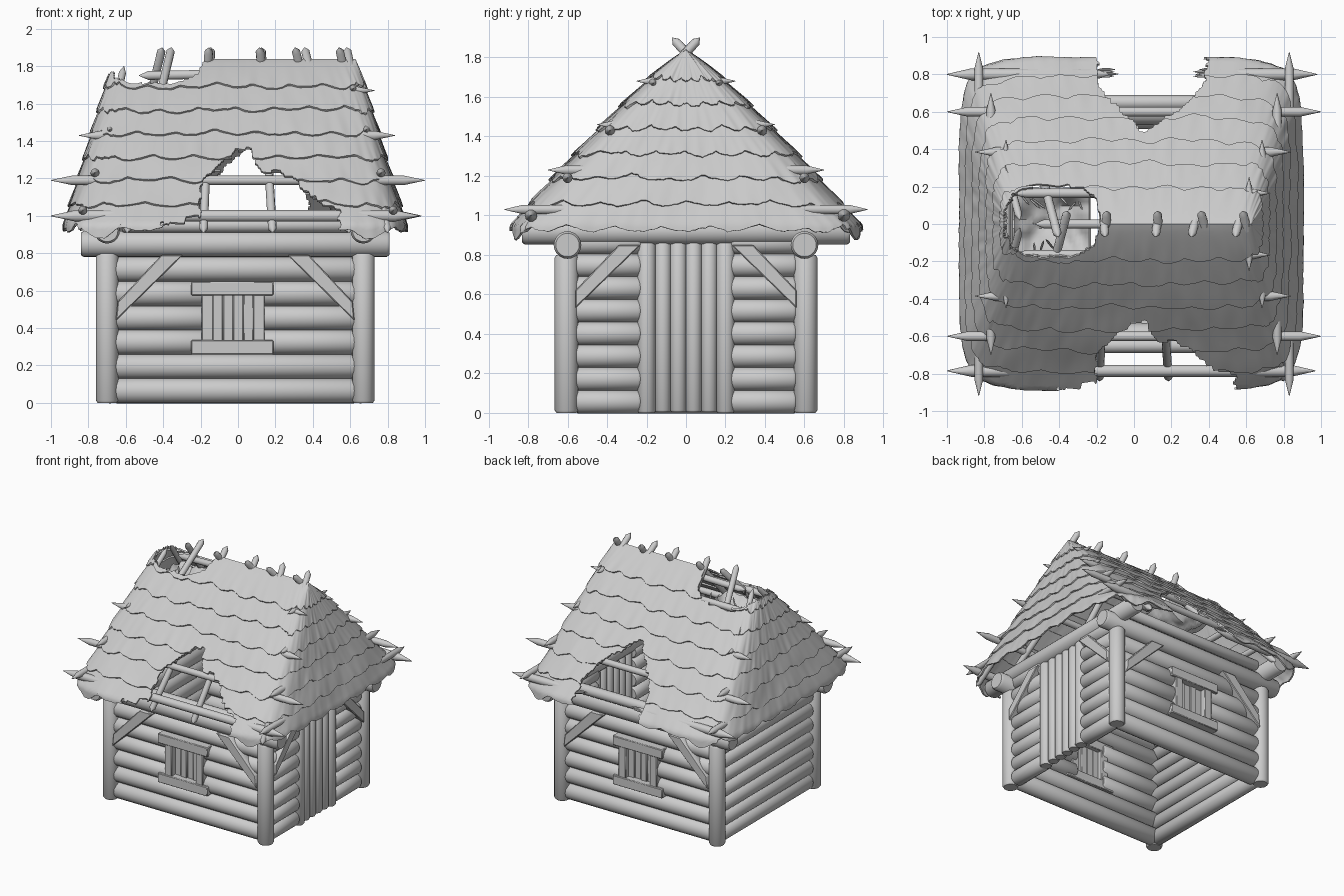
import bpy, bmesh, math, random
from mathutils import Vector, noise

random.seed(4)
if "Cube" in bpy.data.objects:
    bpy.data.objects.remove(bpy.data.objects["Cube"])

grey = bpy.data.materials.new("weathered grey")
grey.use_nodes = True
COLOUR = (0.6, 0.6, 0.6, 1)
grey.diffuse_color = COLOUR
grey.node_tree.nodes["Principled BSDF"].inputs["Base Color"].default_value = COLOUR
parts = []
CX = -0.015  # middle of the walls


def finish(name, bm, closed=True):
    if closed:
        bmesh.ops.recalc_face_normals(bm, faces=bm.faces)
    me = bpy.data.meshes.new(name)
    bm.to_mesh(me)
    bm.free()
    ob = bpy.data.objects.new(name, me)
    me.materials.append(grey)
    bpy.context.collection.objects.link(ob)
    parts.append(ob)
    return ob


def thicken(ob, thickness):
    mod = ob.modifiers.new("thickness", "SOLIDIFY")
    mod.thickness = thickness
    bpy.context.view_layer.objects.active = ob
    bpy.ops.object.modifier_apply(modifier=mod.name)


def rod(name, a, b, r, tip=None, n=14):
    """Round log from a to b; tip gives the length of its pointed ends."""
    a, b = Vector(a), Vector(b)
    length = (b - a).length
    d, e = (tip, 0.06) if tip else (r * 0.22, 0.85)
    rot = (b - a).to_track_quat("Z", "Y")
    bm = bmesh.new()
    rings = []
    for t, f in ((0, e), (d, 1), (length - d, 1), (length, e)):
        rings.append([bm.verts.new(a + rot @ Vector((r * f * math.cos(2 * math.pi * i / n),
                                                     r * f * math.sin(2 * math.pi * i / n), t)))
                      for i in range(n)])
    for lo, hi in zip(rings, rings[1:]):
        for i in range(n):
            bm.faces.new((lo[i], lo[(i + 1) % n], hi[(i + 1) % n], hi[i]))
    bm.faces.new(rings[0][::-1])
    bm.faces.new(rings[-1])
    return finish(name, bm)


def prism(name, near, far):
    """Plank between two matching outlines."""
    bm = bmesh.new()
    p, q = [bm.verts.new(c) for c in near], [bm.verts.new(c) for c in far]
    bm.faces.new(p)
    bm.faces.new(q[::-1])
    for i in range(len(p)):
        j = (i + 1) % len(p)
        bm.faces.new((p[i], q[i], q[j], p[j]))
    bmesh.ops.recalc_face_normals(bm, faces=bm.faces)
    bmesh.ops.bevel(bm, geom=bm.edges[:], offset=0.005, segments=1, affect="EDGES")
    return finish(name, bm)


def board(name, x0, x1, z0, z1, y0, y1):
    outline = ((x0, z0), (x1, z0), (x1, z1), (x0, z1))
    return prism(name, [(x, y0, z) for x, z in outline], [(x, y1, z) for x, z in outline])


# corner posts and the plates lying on them
for x in (-0.70, 0.67):
    for s in (-1, 1):
        rod("corner_post", (x, s * 0.605, 0), (x, s * 0.605, 0.8), 0.06, n=20)
    rod("side_plate", (x, -0.83, 0.92), (x, 0.83, 0.92), 0.068, n=20)
for s in (-1, 1):
    rod("long_plate", (-0.84, s * 0.6, 0.85), (0.81, s * 0.6, 0.85), 0.07, n=20)
    rod("upper_log", (-0.62, s * 0.65, 0.95), (0.6, s * 0.65, 0.95), 0.04)

# log walls, front and back, with an opening for the window
for s in (-1, 1):
    for i in range(6):
        z = 0.065 + 0.13 * i
        spans = ((-0.665, -0.15), (0.1, 0.635)) if 2 <= i <= 4 else ((-0.665, 0.635),)
        for x0, x1 in spans:
            rod("wall_log", (x0, s * 0.575, z), (x1, s * 0.575, z), 0.067, n=16)
# end walls: one plain, one split by the door
for i in range(8):
    z = 0.057 + 0.115 * i
    rod("end_wall_log", (-0.685, -0.56, z), (-0.685, 0.56, z), 0.06, n=16)
    for s in (-1, 1):
        rod("door_wall_log", (0.655, s * 0.23, z), (0.655, s * 0.555, z), 0.06, n=16)

# door
for s in (-1, 1):
    rod("door_post", (0.672, s * 0.2, 0), (0.672, s * 0.2, 0.86), 0.046, n=16)
    for y in (0.039, 0.117):
        rod("door_board", (0.668, s * y, 0.005), (0.668, s * y, 0.86), 0.042, n=12)

# windows with boarded openings
for s in (-1, 1):
    board("window_lintel", -0.25, 0.19, 0.575, 0.65, s * 0.53, s * 0.66)
    board("window_sill", -0.25, 0.19, 0.26, 0.335, s * 0.53, s * 0.66)
    for x in (-0.195, 0.08):
        board("window_jamb", x, x + 0.063, 0.325, 0.585, s * 0.53, s * 0.652)
    for i in range(4):
        x = -0.135 + 0.0545 * i
        board("window_board", x, x + 0.055, 0.3, 0.6, s * 0.565, s * (0.605 + 0.008 * (i % 2)))

# slanted braces beside the posts
for s in (-1, 1):
    for m in (-1, 1):
        line = [(CX + m * u, z) for u, z in ((0.638, 0.44), (0.628, 0.54), (0.395, 0.79), (0.28, 0.79))]
        prism("wall_brace", [(x, s * 0.58, z) for x, z in line], [(x, s * 0.66, z) for x, z in line])
    line = [(s * u, z) for u, z in ((0.56, 0.53), (0.56, 0.62), (0.34, 0.85), (0.23, 0.85))]
    prism("door_brace", [(0.66, y, z) for y, z in line], [(0.727, y, z) for y, z in line])

# rafters crossing over the ridge, fanning out to the eaves; the middle rear ones are snapped
for top, foot, shift in ((-0.38, -0.62, 0.025), (-0.15, -0.19, 0.005), (0.12, 0.18, 0.005),
                         (0.33, 0.57, 0.025), (0.56, 0.78, 0.02)):
    for s in (-1, 1):
        y, z = (0.5, 1.29) if s > 0 and abs(foot) < 0.3 else (0.84, 0.91)
        x = -shift * s
        rod("rafter", (foot + x, s * y, z), (top + x, -s * 0.07, 1.9), 0.023, 0.03, 10)
for s in (-1, 1):
    rod("hip_rafter", (-0.8, s * 0.76, 0.95), (-0.61, s * 0.02, 1.8), 0.02, 0.05, 10)
rod("ridge_pole", (-0.53, 0, 1.75), (0.6, 0, 1.77), 0.025, 0.05, 10)

# sharpened poles along the slopes
for s in (-1, 1):
    for y, z, x0, x1 in ((0.6, 1.19, -1, 1), (0.385, 1.43, -0.85, 0.84), (0.165, 1.67, -0.68, 0.73)):
        rod("slope_pole", (x0, s * y, z), (x1, s * y, z), 0.026, 0.11, 10)
    for x, z, y in ((0.83, 1.03, 0.92), (0.765, 1.23, 0.7), (0.685, 1.46, 0.45), (0.615, 1.68, 0.25)):
        if s > 0 or z < 1.6:
            rod("end_pole", (s * x, -y, z), (s * x, y, z), 0.024, 0.09, 10)
rod("eave_pole", (-1, -0.785, 1.0), (0.97, -0.785, 1.0), 0.032, 0.13, 10)
for x0, x1 in ((-1, -0.1), (0.33, 0.98)):
    rod("broken_eave_pole", (x0, 0.8, 1.0), (x1, 0.8, 1.0), 0.032, 0.13, 10)

# thatch: rings of overlapping straw courses with torn holes
FRONT_HOLE = [(-.42, .7), (-.4, .95), (-.21, 1.0), (-.19, 1.18), (-.03, 1.33), (.07, 1.37),
              (.1, 1.27), (.3, 1.2), (.42, 1.08), (.55, 1.02), (.52, .7)]
BACK_HOLE = [(-.2, .7), (-.18, 1.15), (0, 1.33), (.05, 1.4), (.1, 1.34), (.25, 1.25), (.38, 1.1), (.38, .7)]


def inside(x, z, poly):
    hit = False
    for (xa, za), (xb, zb) in zip(poly, poly[1:] + poly[:1]):
        if (za > z) != (zb > z) and x < xa + (z - za) * (xb - xa) / (zb - za):
            hit = not hit
    return hit


def torn(p):
    x = p.x + 0.03 * noise.noise(p * 18)
    z = p.z + 0.03 * noise.noise(p * 14 + Vector((5, 5, 5)))
    if abs((x + 0.44) / 0.25) ** 3 + abs((p.y - 0.015) / 0.19) ** 3 < 1 and z > 1.5:
        return True
    if abs(p.x) > 0.7:
        return False
    return inside(x, z, FRONT_HOLE if p.y < 0 else BACK_HOLE)


CORNERS = ((-1, -1), (1, -1), (1, 1), (-1, 1))
SIDE, ROWS, COURSES = 110, 11, 7


def course(k):
    bm = bmesh.new()
    v0, v1 = k / COURSES - 0.015, min(1.0, (k + 1) / COURSES + 0.05)
    grid = []
    for row in range(ROWS + 1):
        t = row / ROWS
        ring = []
        for c in range(4):
            (ax, ay), (bx, by) = CORNERS[c], CORNERS[(c + 1) % 4]
            for i in range(SIDE):
                f = i / SIDE
                sx, sy = ax + (bx - ax) * f, ay + (by - ay) * f
                corner = min(abs(sx), abs(sy)) ** 5
                u = (f - 0.5) * 1.75
                seed = Vector((u * 4 + c * 9, k * 3.7, 0))
                # scalloped lower edge and loose straw ripples
                scallop = 0.025 * abs(math.cos(math.pi * (u / 0.24 + 0.5 * (k % 2))))
                drop = scallop + 0.025 * noise.noise(seed) + 0.008 * noise.noise(seed * 9)
                if k == 0:
                    drop *= 1.3
                    if c % 2 == 0:  # straw hangs lower over the plate ends
                        drop += 0.055 * math.exp(-((abs(u) - 0.69) / 0.1) ** 2)
                v = min(1.0, v0 + (v1 - v0) * t - drop * (1 - t))
                w = max(v, -0.01)
                bump = 0.007 * noise.noise(Vector((u * 16 + c * 7, k * 2.3, t)))
                lift = (0.024 + bump) * (1 - t) + 0.012 * noise.noise(Vector((u * 3 + c * 5, v * 4, 2))) * (1 - v)
                hx = (0.905 - 0.262 * w + lift * 0.6) * (1 - 0.09 * corner)
                hy = (0.87 * (1 - w) ** 0.89 + lift * 0.7) * (1 - 0.09 * corner)
                ring.append(bm.verts.new((sx * hx + CX, sy * hy, 0.955 + 0.885 * v + lift * 0.3)))
        grid.append(ring)
    n = 4 * SIDE
    for lo, hi in zip(grid, grid[1:]):
        for i in range(n):
            j = (i + 1) % n
            quad = (lo[i], lo[j], hi[j], hi[i])
            if not torn(sum((q.co for q in quad), Vector()) / 4):
                bm.faces.new(quad)
    bmesh.ops.delete(bm, geom=[v for v in bm.verts if not v.link_faces], context="VERTS")
    bmesh.ops.remove_doubles(bm, verts=bm.verts, dist=0.0008)
    # soften the stepped rim of the holes
    rim = [v for v in bm.verts if v.is_boundary and abs(v.co.x) < 0.62 and abs(v.co.y) > 0.02]
    bmesh.ops.smooth_vert(bm, verts=rim, factor=0.5, use_axis_x=True, use_axis_y=True, use_axis_z=True)
    thicken(finish("thatch_course", bm, closed=False), 0.012)


for k in range(COURSES):
    course(k)

# straw that has sagged into the hole at the ridge
bm = bmesh.new()
bmesh.ops.create_grid(bm, x_segments=20, y_segments=16, size=1)
for v in bm.verts:
    x, y = v.co.x, v.co.y
    sag = 0.14 * (1 - x * x) * (1 - y * y) + 0.04 * noise.noise(Vector((x * 3, y * 3, 1)))
    v.co = (-0.44 + 0.2 * x, 0.19 * y, 1.6 - sag)
thicken(finish("sagged_thatch", bm, closed=False), 0.012)

# loose splinters around the torn ridge and the broken pole ends
for i in range(10):
    a = Vector((-0.44 + random.uniform(-0.18, 0.2), random.choice((-1, 1)) * random.uniform(0.12, 0.18), 1.63))
    b = a + Vector((random.uniform(-0.1, 0.1), -a.y * 0.4, random.uniform(0.03, 0.09)))
    rod("straw_splinter", a, b, 0.006, 0.02, 6)
for x, d in ((-0.2, 1), (0.42, -1)):
    for i in range(4):
        y = 0.79 + 0.012 * i
        rod("pole_splinter", (x, y, 1.0), (x + d * random.uniform(0.07, 0.12), y, 1.01), 0.007, 0.03, 6)

# smooth shading with crisp edges
for ob in bpy.context.selected_objects:
    ob.select_set(False)
for ob in parts:
    ob.select_set(True)
bpy.context.view_layer.objects.active = parts[0]
bpy.ops.object.shade_smooth_by_angle(angle=math.radians(40))
